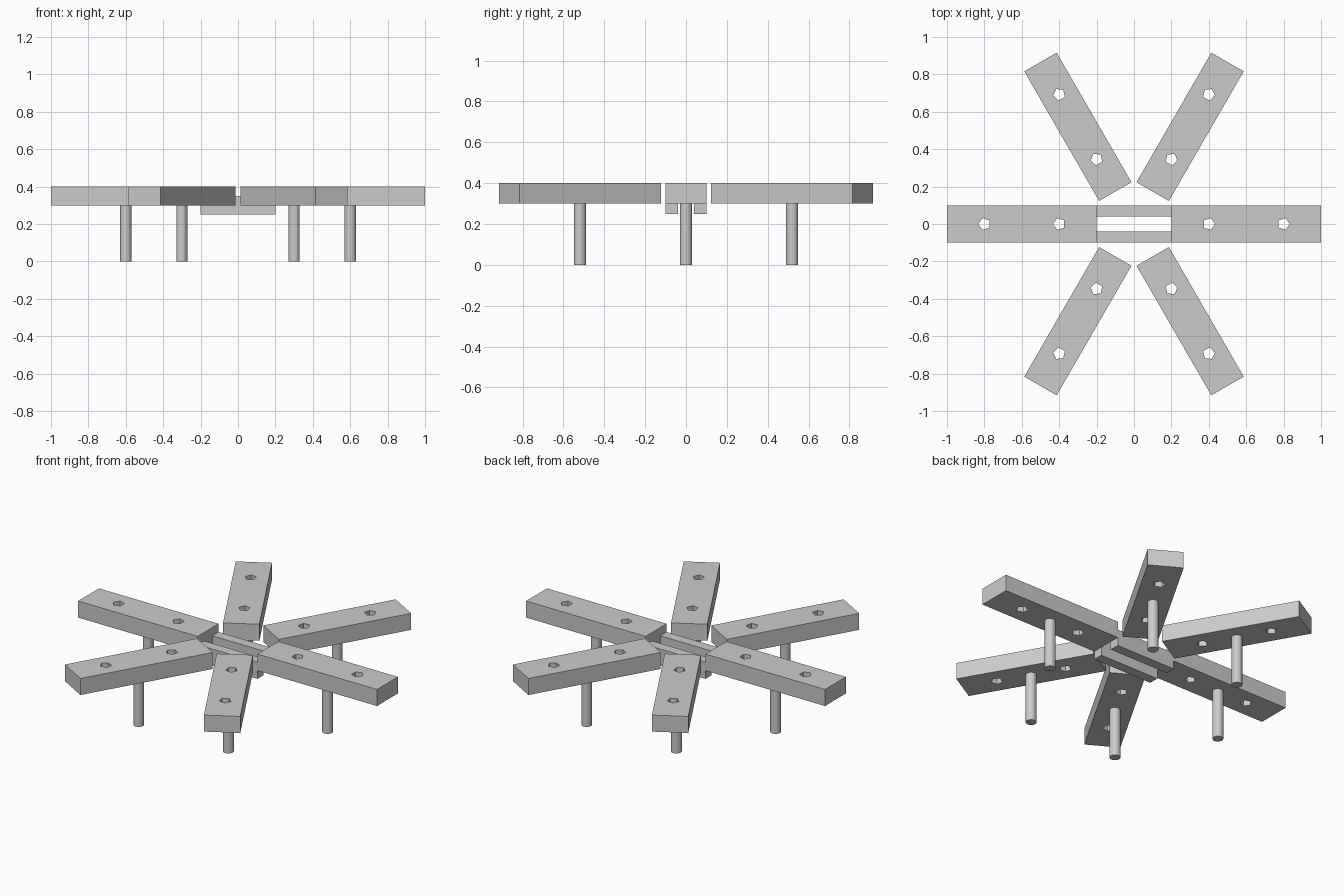
import bpy, bmesh
from math import cos, sin, pi, radians
from mathutils import Matrix

cube = bpy.data.objects.get("Cube")
if cube:
    bpy.data.objects.remove(cube, do_unlink=True)

grey = bpy.data.materials.new("plain grey")
grey.use_nodes = True
colour = (0.6, 0.6, 0.6, 1)
grey.diffuse_color = colour
grey.node_tree.nodes["Principled BSDF"].inputs["Base Color"].default_value = colour


def add_object(name, mesh, matrix):
    mesh.materials.clear()
    mesh.materials.append(grey)
    obj = bpy.data.objects.new(name, mesh)
    obj.matrix_world = matrix
    bpy.context.collection.objects.link(obj)
    return obj


def mesh_from(name, bm):
    mesh = bpy.data.meshes.new(name)
    bm.to_mesh(mesh)
    bm.free()
    return mesh


def plank_mesh():
    """Radial plank: a rectangle with two five-sided holes, extruded."""
    curve = bpy.data.curves.new("plank_outline", "CURVE")
    curve.dimensions = "2D"
    curve.fill_mode = "BOTH"
    curve.extrude = 0.05
    loops = [[(0.2, -0.1), (1, -0.1), (1, 0.1), (0.2, 0.1)]]
    for r in (0.4, 0.8):
        loops.append([(r + 0.033 * cos(2 * pi * k / 5), 0.033 * sin(2 * pi * k / 5))
                      for k in range(5)])
    for loop in loops:
        spline = curve.splines.new("POLY")
        spline.points.add(len(loop) - 1)
        for point, (x, y) in zip(spline.points, loop):
            point.co = (x, y, 0, 1)
        spline.use_cyclic_u = True
    temp = bpy.data.objects.new("plank_outline", curve)
    bm = bmesh.new()
    raw = bpy.data.meshes.new_from_object(temp)
    bm.from_mesh(raw)
    bmesh.ops.remove_doubles(bm, verts=bm.verts, dist=0.0001)
    bmesh.ops.recalc_face_normals(bm, faces=bm.faces)
    for face in bm.faces:
        face.smooth = False
    bpy.data.objects.remove(temp)
    bpy.data.curves.remove(curve)
    bpy.data.meshes.remove(raw)
    return mesh_from("plank", bm)


def leg_mesh():
    bm = bmesh.new()
    bmesh.ops.create_cone(bm, cap_ends=True, segments=20, radius1=0.03,
                          radius2=0.03, depth=0.3)
    return mesh_from("leg", bm)


# Six planks, each on one round leg
plank, leg = plank_mesh(), leg_mesh()
for i in range(6):
    turn = Matrix.Rotation(radians(60 * i), 4, "Z")
    add_object(f"plank_{i + 1}", plank, turn @ Matrix.Translation((0, 0, 0.35)))
    add_object(f"leg_{i + 1}", leg, turn @ Matrix.Translation((0.6, 0, 0.15)))

# Two rails bridging the middle gap
bm = bmesh.new()
bmesh.ops.create_cube(bm, size=1, matrix=Matrix.Diagonal((0.4, 0.06, 0.1, 1)))
rail = mesh_from("rail", bm)
for name, y in (("front_rail", -0.07), ("back_rail", 0.07)):
    add_object(name, rail, Matrix.Translation((0, y, 0.3)))
